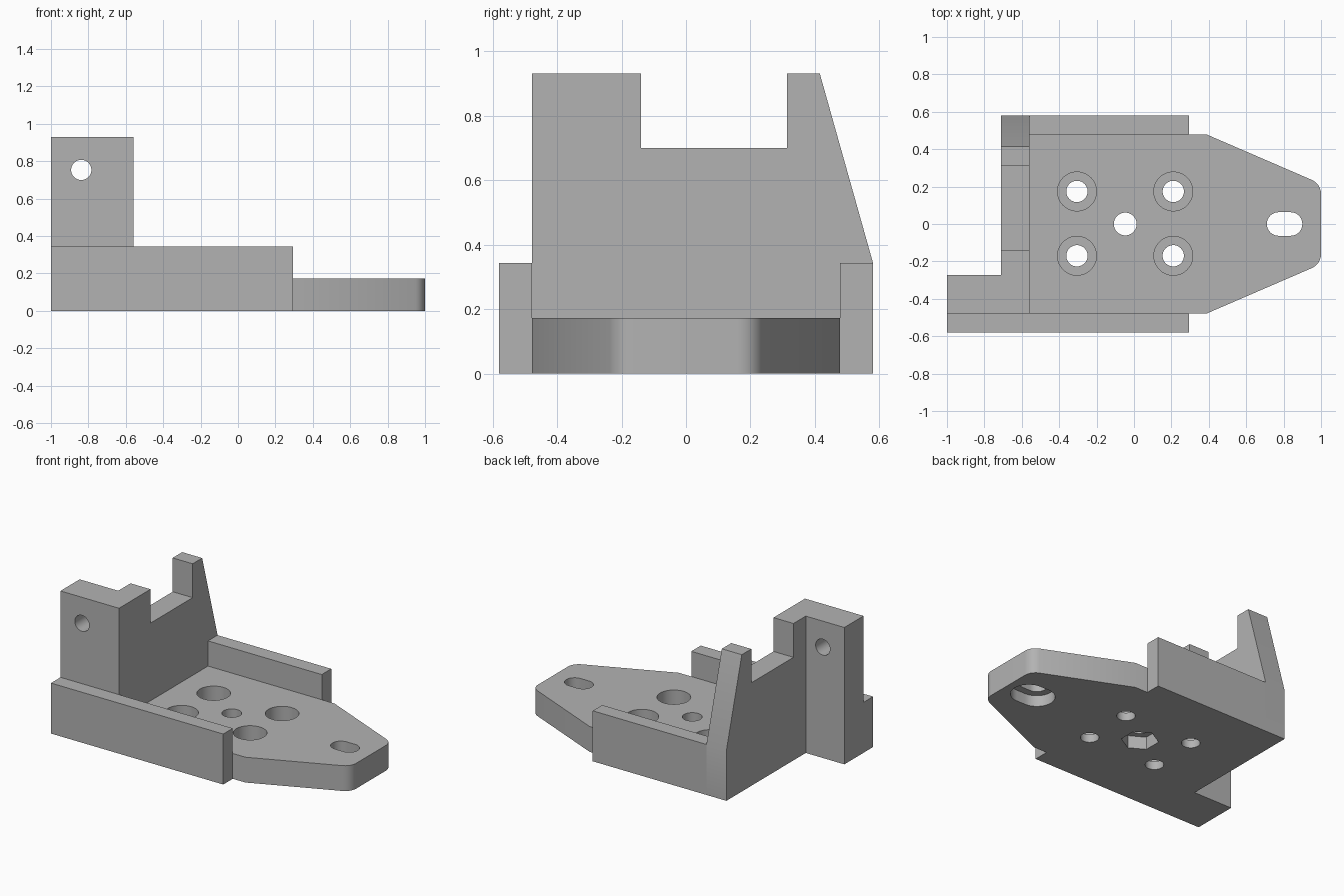
import bpy
import bmesh
from math import sin, cos, pi, radians

default = bpy.data.objects.get("Cube")
if default:
    bpy.data.objects.remove(default, do_unlink=True)

grey = bpy.data.materials.new("plain grey")
grey.use_nodes = True
tone = (0.45, 0.45, 0.45, 1.0)
grey.diffuse_color = tone
grey.node_tree.nodes["Principled BSDF"].inputs["Base Color"].default_value = tone

# Main dimensions
HALF_INNER, HALF_OUTER = 0.478, 0.58
BASE_Z, WALL_Z, TOP_Z = 0.172, 0.343, 0.93
BACK_X, PLATE_X, FACE_X, WALL_X, TIP_X = -1.0, -0.71, -0.56, 0.295, 1.0


def prism(name, outline, low, high, axis="z"):
    """Extrude a 2D outline along an axis."""
    place = {
        "x": lambda a, b, t: (t, a, b),
        "y": lambda a, b, t: (a, t, b),
        "z": lambda a, b, t: (a, b, t),
    }[axis]
    bm = bmesh.new()
    face = bm.faces.new([bm.verts.new(place(a, b, low)) for a, b in outline])
    grown = bmesh.ops.extrude_face_region(bm, geom=[face])["geom"]
    moved = [v for v in grown if isinstance(v, bmesh.types.BMVert)]
    bmesh.ops.translate(bm, verts=moved, vec=place(0, 0, high - low))
    if face.is_valid and not any(len(e.link_faces) == 1 for e in bm.edges):
        pass
    else:
        bmesh.ops.holes_fill(bm, edges=bm.edges)
    bmesh.ops.recalc_face_normals(bm, faces=bm.faces)
    mesh = bpy.data.meshes.new(name)
    bm.to_mesh(mesh)
    bm.free()
    mesh.materials.append(grey)
    obj = bpy.data.objects.new(name, mesh)
    bpy.context.collection.objects.link(obj)
    return obj


def box(name, x0, x1, y0, y1, height):
    return prism(name, [(x0, y0), (x1, y0), (x1, y1), (x0, y1)], 0, height)


def arc(x, y, radius, start, end, steps):
    angles = [radians(start + (end - start) * i / steps) for i in range(steps + 1)]
    return [(x + radius * cos(a), y + radius * sin(a)) for a in angles]


def circle(x, y, radius, sides=48, turn=0.0):
    return [(x + radius * cos(turn + 2 * pi * i / sides),
             y + radius * sin(turn + 2 * pi * i / sides)) for i in range(sides)]


def slot(x0, x1, radius):
    return arc(x1, 0, radius, -90, 90, 20) + arc(x0, 0, radius, 90, 270, 20)


def cut(obj, outline, low, high, axis="z"):
    """Subtract a prism from a part."""
    cutter = prism("cutter", outline, low, high, axis)
    cutter.hide_render = True
    mod = obj.modifiers.new("cut", "BOOLEAN")
    mod.operation = "DIFFERENCE"
    mod.solver = "EXACT"
    mod.object = cutter
    bpy.context.view_layer.objects.active = obj
    bpy.ops.object.modifier_apply(modifier=mod.name)
    bpy.data.objects.remove(cutter, do_unlink=True)


# Base plate with a tapered, rounded nose
nose = arc(TIP_X - 0.083, 0.16, 0.083, 0, 67, 10)
half = nose + [(0.39, HALF_INNER), (FACE_X, HALF_INNER)]
base = prism("base_plate", half + [(x, -y) for x, y in reversed(half)], 0, BASE_Z)

# Four counterbored screw holes
for x in (-0.305, 0.21):
    for y in (-0.17, 0.174):
        cut(base, circle(x, y, 0.057), -0.1, 0.3)
        cut(base, circle(x, y, 0.104), 0.055, 0.3)

# Centre hole with a hexagonal nut pocket underneath
cut(base, circle(-0.047, 0, 0.061), -0.1, 0.3)
cut(base, circle(-0.047, 0, 0.115, 6, pi / 2), -0.1, 0.085)

# Nose slot with a wider recess underneath
cut(base, slot(0.773, 0.837, 0.063), -0.1, 0.3)
cut(base, slot(0.773, 0.837, 0.112), -0.1, 0.075)

# Side rails
right_rail = box("right_rail", BACK_X, WALL_X, -HALF_OUTER, -HALF_INNER, WALL_Z)
left_rail = box("left_rail", FACE_X, WALL_X, HALF_INNER, HALF_OUTER, WALL_Z)

# Notched upright plate with one sloping edge
upright = prism("upright_plate", [
    (-HALF_INNER, 0), (HALF_OUTER, 0), (HALF_OUTER, WALL_Z),
    (0.415, TOP_Z), (0.313, TOP_Z), (0.313, 0.70),
    (-0.14, 0.70), (-0.14, TOP_Z), (-HALF_INNER, TOP_Z)],
    PLATE_X, FACE_X, "x")

# Rear lug with a cross hole
lug = box("rear_lug", BACK_X, PLATE_X, -HALF_INNER, -0.272, TOP_Z)
cut(lug, circle(-0.838, 0.753, 0.054), -0.8, 0.1, "y")

bpy.ops.object.select_all(action="DESELECT")
for obj in (base, right_rail, left_rail, upright, lug):
    obj.select_set(True)
bpy.context.view_layer.objects.active = base
bpy.ops.object.shade_smooth_by_angle(angle=radians(30))
